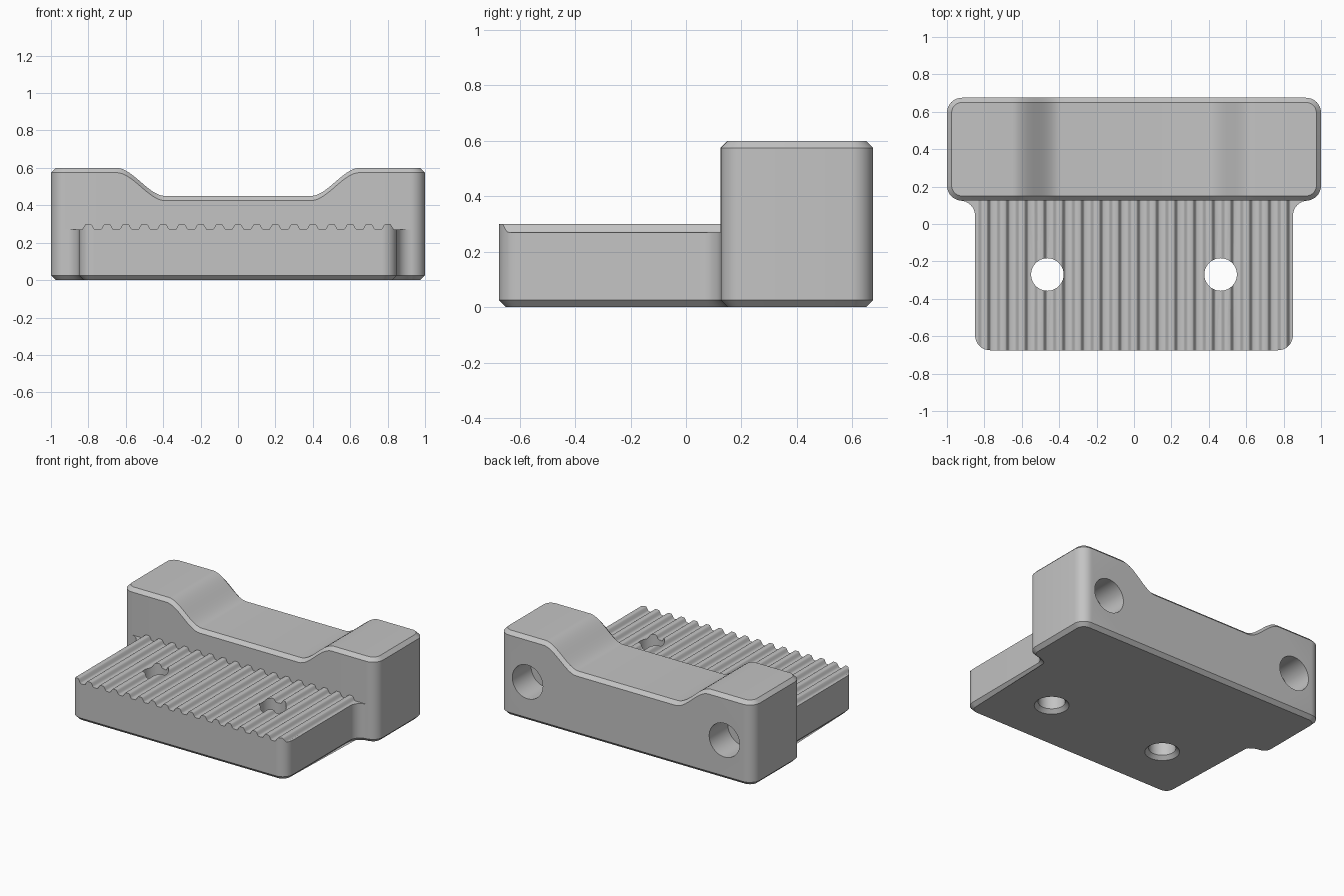
import bpy, bmesh, math
from mathutils import Vector

cube = bpy.data.objects.get("Cube")
if cube:
    bpy.data.objects.remove(cube, do_unlink=True)

grey = bpy.data.materials.new("plain grey")
grey.use_nodes = True
colour = (0.55, 0.55, 0.55, 1)
grey.diffuse_color = colour
grey.node_tree.nodes["Principled BSDF"].inputs["Base Color"].default_value = colour

R = 0.08        # corner and fillet radius
C = 0.025       # chamfer width
STEPS = 8


def add_object(name, bm):
    bmesh.ops.remove_doubles(bm, verts=bm.verts, dist=1e-5)
    bmesh.ops.recalc_face_normals(bm, faces=bm.faces)
    mesh = bpy.data.meshes.new(name)
    bm.to_mesh(mesh)
    bm.free()
    mesh.materials.append(grey)
    obj = bpy.data.objects.new(name, mesh)
    bpy.context.collection.objects.link(obj)
    return obj


def smoothstep(a, b, x):
    t = min(max((x - a) / (b - a), 0), 1)
    return t * t * (3 - 2 * t)


def rounded_edge(x, half, y, side):
    """Point and outward normal on a straight edge with a rounded end."""
    s = min(max((x - half + R) / R, 0), 1)
    c = math.sqrt(1 - s * s)
    return Vector((x, y + side * R * (c - 1))), Vector((s, side * c))


def mirrored(half):
    """Mirror (point, normal) pairs from +x to -x, in order of x."""
    flip = lambda v: Vector((-v.x, v.y))
    return [(flip(p), flip(n)) for p, n in reversed(half) if p.x > 0] + half


def plan_solid(name, front, back, top, top_chamfer):
    """Solid between a front and a back edge, chamfered below, with top height top(x)."""
    bm = bmesh.new()
    front, back = mirrored(front), mirrored(back)
    outline = front + back[::-1]
    n, total = len(front), len(outline)

    def ring(inset, height):
        return [bm.verts.new((*(p - nrm * inset), height(p.x))) for p, nrm in outline]

    rings = [ring(C, lambda x: 0), ring(0, lambda x: C),
             ring(0, lambda x: top(x) - top_chamfer)]
    if top_chamfer:
        rings.append(ring(top_chamfer, top))
    for low, high in zip(rings, rings[1:]):
        for i in range(total):
            j = (i + 1) % total
            bm.faces.new((low[i], low[j], high[j], high[i]))
    for r in (rings[0], rings[-1]):
        for i in range(n - 1):
            bm.faces.new((r[i], r[i + 1], r[total - 2 - i], r[total - 1 - i]))
    return add_object(name, bm)


def turned_cutter(profile, location, rotation=(0, 0, 0), sides=48):
    bm = bmesh.new()
    rings = [[bm.verts.new((r * math.cos(math.tau * i / sides),
                            r * math.sin(math.tau * i / sides), z))
              for i in range(sides)] for r, z in profile]
    for a, b in zip(rings, rings[1:]):
        for i in range(sides):
            j = (i + 1) % sides
            bm.faces.new((a[i], a[j], b[j], b[i]))
    bm.faces.new(rings[0])
    bm.faces.new(rings[-1])
    obj = add_object("hole_cutter", bm)
    obj.location, obj.rotation_euler = location, rotation
    obj.hide_render = True
    return obj


def finish(obj, cutters):
    """Drill the holes, then smooth the curved faces."""
    bpy.ops.object.select_all(action="DESELECT")
    bpy.context.view_layer.objects.active = obj
    obj.select_set(True)
    bpy.context.view_layer.update()
    for cutter in cutters:
        mod = obj.modifiers.new("hole", "BOOLEAN")
        mod.operation, mod.solver, mod.object = "DIFFERENCE", "EXACT", cutter
        bpy.ops.object.modifier_apply(modifier=mod.name)
        bpy.data.objects.remove(cutter, do_unlink=True)
    bpy.ops.object.shade_smooth_by_angle(angle=math.radians(32))


def arc_xs(half):
    return {round(half - R + R * math.sin(math.pi / 2 * i / STEPS), 4)
            for i in range(STEPS + 1)}


# Rear block with a dipped top
def saddle(x):
    return 0.45 + 0.15 * smoothstep(0.39, 0.65, abs(x))


xs = sorted({0.0} | {round(0.39 + 0.26 * i / 16, 4) for i in range(17)} | arc_xs(1))
rear_block = plan_solid("rear_block",
                        [rounded_edge(x, 1, 0.125, -1) for x in xs],
                        [rounded_edge(x, 1, 0.675, 1) for x in xs], saddle, C)


# Ribbed front plate, with fillets where it meets the block
def ribs(x):
    x = abs(x)
    if x > 0.84:
        return 0.27
    return 0.30 - 0.03 * smoothstep(0.012, 0.036, abs(x - round(x * 10) / 10))


half = 0.85
rib_xs = {round(k / 10 + s * (0.012 + 0.004 * i), 4)
          for k in range(9) for s in (-1, 1) for i in range(7)}
xs = sorted({0.0} | {x for x in rib_xs if x > 0} | arc_xs(half))
front = [rounded_edge(x, half, -0.675, -1) for x in xs]
centre = Vector((half + R, 0.125 - R))
for i in range(STEPS + 1):
    a = math.pi - math.pi / 2 * i / STEPS
    out = Vector((math.cos(a), math.sin(a)))
    p = centre + R * out
    if i == 0:
        p.x += 0.0005
    front.append((p, -out))
back = [(Vector((p.x, 0.125)), Vector((0, -1))) for p, _ in front]
front_plate = plan_solid("ribbed_front_plate", front, back, ribs, 0)

# Countersunk screw holes in the plate, blind holes in the back of the block
finish(front_plate, [turned_cutter([(0.117, -0.005), (0.087, 0.025), (0.087, 0.4)],
                                   (s * 0.463, -0.27, 0)) for s in (-1, 1)])
finish(rear_block, [turned_cutter([(0.12, 0), (0.12, 0.3)], (s * 0.775, 0.465, 0.28),
                                  (-math.pi / 2, 0, 0)) for s in (-1, 1)])
